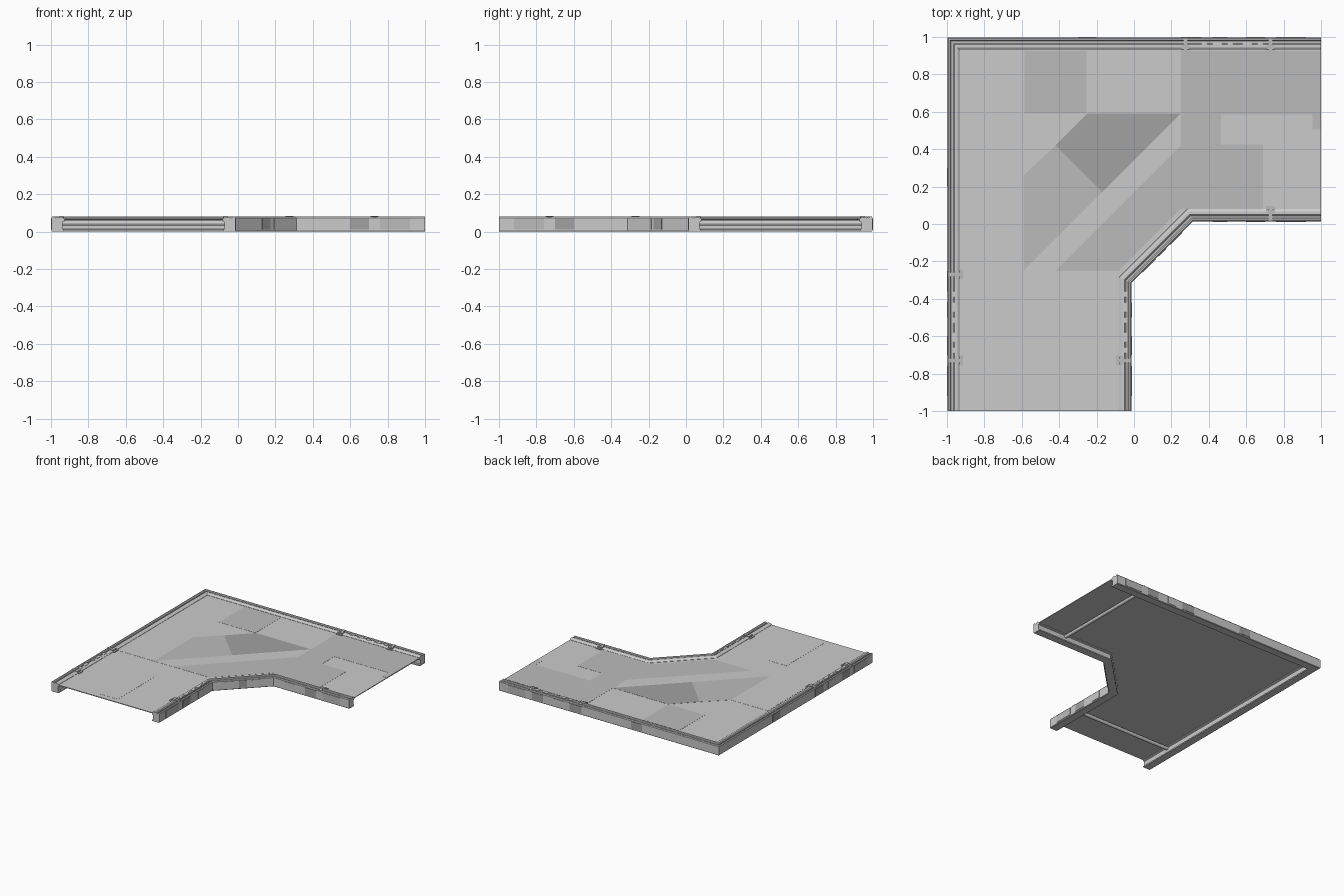
import bpy, bmesh, math
from mathutils import Vector

if "Cube" in bpy.data.objects:
    bpy.data.objects.remove(bpy.data.objects["Cube"])


def grey(v):
    m = bpy.data.materials.new("grey_%d" % int(v * 100))
    m.diffuse_color = (v, v, v, 1)
    m.use_nodes = True
    m.node_tree.nodes["Principled BSDF"].inputs["Base Color"].default_value = m.diffuse_color
    return m


DARK, MID, DIM = grey(0.36), grey(0.5), grey(0.62)


def finish(name, bm, mat=None):
    bmesh.ops.recalc_face_normals(bm, faces=bm.faces)
    me = bpy.data.meshes.new(name)
    bm.to_mesh(me)
    bm.free()
    ob = bpy.data.objects.new(name, me)
    bpy.context.collection.objects.link(ob)
    if mat:
        me.materials.append(mat)
    return ob


def slab(name, pts, z0, z1, mat=None):
    bm = bmesh.new()
    f = bm.faces.new([bm.verts.new((x, y, z0)) for x, y in pts])
    r = bmesh.ops.extrude_face_region(bm, geom=[f])
    for v in r["geom"]:
        if isinstance(v, bmesh.types.BMVert):
            v.co.z = z1
    return finish(name, bm, mat)


def rect(x0, y0, x1, y1):
    return [(x0, y0), (x1, y0), (x1, y1), (x0, y1)]


def box(name, x0, x1, y0, y1, z0, z1, mat=None):
    return slab(name, rect(x0, y0, x1, y1), z0, z1, mat)


def sweep(name, path, profile, mat=None):
    """Mitred sweep of (inward offset, z) points along a flat path."""
    pts = [Vector(p) for p in path]
    dirs = [(b - a).normalized() for a, b in zip(pts, pts[1:])]
    norms = [Vector((-d.y, d.x)) for d in dirs]
    bm = bmesh.new()
    rings = []
    for i, p in enumerate(pts):
        a, b = norms[max(i - 1, 0)], norms[min(i, len(norms) - 1)]
        m = (a + b) / (1 + a.dot(b))
        rings.append([bm.verts.new((p.x + m.x * d, p.y + m.y * d, z)) for d, z in profile])
    n = len(profile)
    for r, s in zip(rings, rings[1:]):
        for k in range(n):
            bm.faces.new((r[k], r[(k + 1) % n], s[(k + 1) % n], s[k]))
    bm.faces.new(rings[0])
    bm.faces.new(rings[-1])
    return finish(name, bm, mat)


OUTER = [(1, 1), (-1, 1), (-1, -1)]
INNER = [(-0.01, -1), (-0.01, -0.315), (0.315, 0.01), (1, 0.01)]

# Floor sheet, L-shaped with a bevelled inside corner
FLOOR = 0.068
slab("floor", [(-0.95, -1), (-0.06, -1), (-0.06, -0.28), (0.28, 0.06), (1, 0.06),
               (1, 0.95), (-0.95, 0.95)], 0.062, FLOOR)

# Edge walls with grooved tops
WALL = [(0.003, 0.004), (0.003, 0.074), (0.008, 0.08), (0.016, 0.08), (0.022, 0.073),
        (0.034, 0.073), (0.040, 0.079), (0.056, 0.079), (0.070, 0.070), (0.072, 0.055),
        (0.062, 0.050), (0.062, 0.014), (0.070, 0.010), (0.070, 0.0), (0.008, 0.0)]
sweep("outer_wall", OUTER, WALL)
sweep("inner_wall", INNER, WALL)

# Rails lying in the wall grooves
RAIL = [(0.025, 0.072), (0.025, 0.076), (0.031, 0.076), (0.031, 0.072)]
sweep("outer_rail", OUTER, RAIL, MID)
sweep("inner_rail", INNER, RAIL, MID)

# Inlaid floor panels
PANELS = [
    ("diagonal_band", [(-0.59, -0.25), (-0.42, -0.25), (0.25, 0.42), (0.25, 0.59)], DIM),
    ("diagonal_side", [(-0.59, -0.25), (-0.17, 0.17), (-0.42, 0.42), (-0.59, 0.26)], MID),
    ("diagonal_dark", [(-0.17, 0.17), (0.25, 0.59), (-0.25, 0.59), (-0.42, 0.42)], DARK),
    ("inside_corner", [(-0.42, -0.25), (-0.08, -0.25), (0.25, 0.08), (0.25, 0.42)], MID),
    ("corner_square", rect(-0.585, 0.59, -0.255, 0.925), MID),
    ("left_panel", rect(-0.925, -0.25, -0.59, 0.26), DIM),
    ("front_panel", rect(-0.585, -0.955, -0.425, -0.47), DIM),
    ("right_panel", [(0.25, 0.08), (0.69, 0.08), (0.69, 0.425), (0.465, 0.425), (0.465, 0.585),
                     (0.955, 0.585), (0.955, 0.505), (1, 0.505), (1, 0.925), (0.25, 0.925)], MID),
]
for name, pts, mat in PANELS:
    slab(name, pts, FLOOR - 0.002, FLOOR + 0.001, mat)

# Clips gripping the walls: x, y, and whether the wall runs along x
CLIPS = [(0.275, 0.955, True, -1), (0.73, 0.955, True, -1), (0.73, 0.055, True, 1),
         (-0.955, -0.27, False, 1), (-0.955, -0.73, False, 1), (-0.055, -0.73, False, -1)]
for i, (x, y, along_x, s) in enumerate(CLIPS):
    for part, half, a, b, z0, z1 in (("strap", 0.010, -0.04, 0.025, 0.07, 0.081),
                                     ("pad", 0.022, 0.0, 0.022, 0.068, 0.083),
                                     ("foot", 0.026, 0.026, 0.040, 0.066, 0.074)):
        lo, hi = sorted((s * a, s * b))
        name = "clip_%s_%d" % (part, i)
        if along_x:
            box(name, x - half, x + half, y + lo, y + hi, z0, z1, MID)
        else:
            box(name, x + lo, x + hi, y - half, y + half, z0, z1, MID)

# Short cable covers along the wall tops near the open ends
for i, t in enumerate((0.36, 0.42, 0.50, 0.58, 0.66)):
    w = 0.05 if i % 2 else 0.03
    box("cover_back_%d" % i, t, t + w, 0.945, 0.972, 0.072, 0.081, DIM)
    box("cover_left_%d" % i, -0.972, -0.945, -t - w, -t, 0.072, 0.081, DIM)
    box("cover_inner_%d" % i, -0.055, -0.035, -t - w, -t, 0.072, 0.081, DIM)

# Thin plates on the outward faces of the walls
for i, (a, b, m) in enumerate(((0.25, 0.36, DARK), (0.42, 0.5, None), (0.6, 0.7, DARK),
                               (0.76, 0.92, MID), (-0.3, -0.2, DARK))):
    box("plate_back_%d" % i, a, b, 0.99, 1.0, 0.012, 0.070, m)
    box("plate_left_%d" % i, -1.0, -0.99, -b, -a, 0.012, 0.070, m)
    if a > 0.4:
        box("plate_inner_x_%d" % i, a, b, 0.010, 0.02, 0.012, 0.070, m)
        box("plate_inner_y_%d" % i, -0.02, -0.010, -b, -a, 0.012, 0.070, m)
u = math.sqrt(0.5)
for i, (a, b) in enumerate(((0.08, 0.18), (0.20, 0.26), (0.29, 0.38))):
    p = [(-0.01 + t * u, -0.315 + t * u) for t in (a, b)]
    sweep("plate_diagonal_%d" % i, p, [(0, 0.012), (0, 0.07), (0.01, 0.07), (0.01, 0.012)],
          DARK if i == 1 else None)

# Round cross bars under the floor, joining opposite clips
BAR = [(0.014 * math.cos(k * math.pi / 6), 0.046 + 0.014 * math.sin(k * math.pi / 6))
       for k in range(12)]
sweep("cross_bar_right", [(0.73, 0.06), (0.73, 0.95)], BAR)
sweep("cross_bar_front", [(-0.06, -0.73), (-0.95, -0.73)], BAR)
